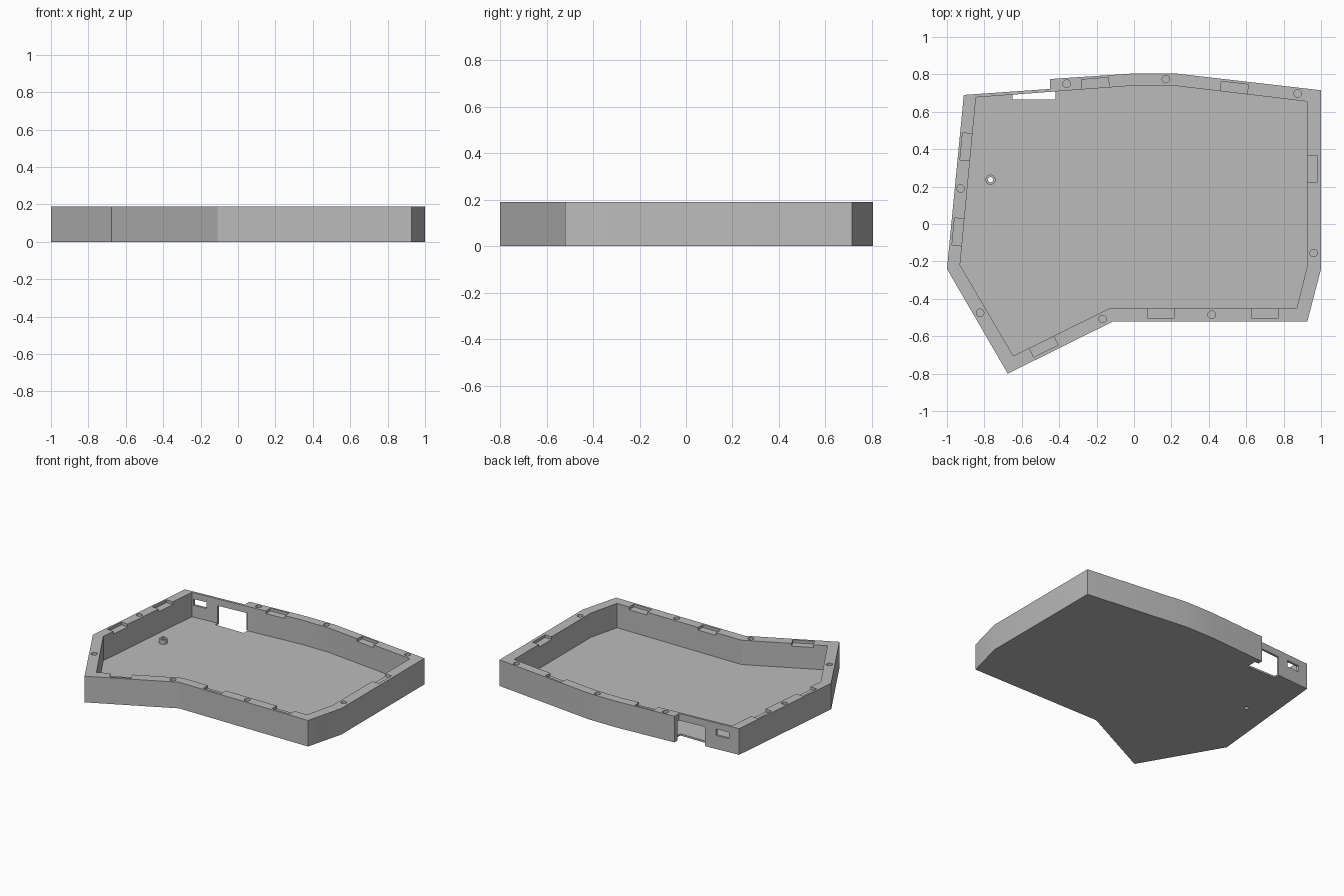
import bpy
import bmesh
from math import radians
from mathutils import Matrix

HEIGHT, FLOOR = 0.19, 0.013

cube = bpy.data.objects.get("Cube")
if cube:
    bpy.data.objects.remove(cube, do_unlink=True)

gray = bpy.data.materials.new("plain gray")
gray.use_nodes = True
gray.diffuse_color = (0.5, 0.5, 0.5, 1)
gray.node_tree.nodes["Principled BSDF"].inputs["Base Color"].default_value = (0.5, 0.5, 0.5, 1)


def finish(name, bm):
    bmesh.ops.recalc_face_normals(bm, faces=bm.faces)
    mesh = bpy.data.meshes.new(name)
    bm.to_mesh(mesh)
    bm.free()
    mesh.materials.append(gray)
    ob = bpy.data.objects.new(name, mesh)
    bpy.context.collection.objects.link(ob)
    return ob


def prism(name, outline, z0, z1):
    bm = bmesh.new()
    face = bm.faces.new([bm.verts.new((x, y, z0)) for x, y in outline])
    new = bmesh.ops.extrude_face_region(bm, geom=[face])["geom"]
    bmesh.ops.translate(bm, vec=(0, 0, z1 - z0),
                        verts=[v for v in new if isinstance(v, bmesh.types.BMVert)])
    return finish(name, bm)


def box(name, center, size, turn=0):
    bm = bmesh.new()
    bmesh.ops.create_cube(bm, size=1, matrix=Matrix.Translation(center)
                          @ Matrix.Rotation(radians(turn), 4, "Z")
                          @ Matrix.Diagonal((*size, 1)))
    return finish(name, bm)


def cylinder(name, x, y, r, z0, z1):
    bm = bmesh.new()
    bmesh.ops.create_cone(bm, cap_ends=True, segments=32, radius1=r, radius2=r,
                          depth=z1 - z0,
                          matrix=Matrix.Translation((x, y, (z0 + z1) / 2)))
    return finish(name, bm)


def combine(target, tool, operation="DIFFERENCE"):
    mod = target.modifiers.new(tool.name, "BOOLEAN")
    mod.operation, mod.solver, mod.object = operation, "EXACT", tool
    bpy.context.view_layer.objects.active = target
    bpy.ops.object.modifier_apply(modifier=mod.name)
    bpy.data.objects.remove(tool, do_unlink=True)


# Tray body with its stepped back edge
outer = [(-0.91, 0.69), (-0.45, 0.722), (-0.45, 0.775), (0, 0.805), (0.22, 0.805),
         (1, 0.715), (1, -0.24), (0.927, -0.52), (-0.11, -0.52), (-0.675, -0.8), (-1, -0.24)]
inner = [(-0.845, 0.677), (0, 0.74), (0.21, 0.74), (0.925, 0.655), (0.925, -0.23),
         (0.87, -0.45), (-0.13, -0.45), (-0.645, -0.705), (-0.93, -0.22)]
case = prism("case_tray", outer, 0, HEIGHT)
combine(case, prism("cavity", inner, FLOOR, HEIGHT + 0.1))

# Shallow clip pockets, open to the inside of the rim
for x, y, turn in [(-0.87, 0.41, 84.6), (-0.913, -0.045, 84.6), (0.925, 0.295, 90),
                   (0.145, -0.45, 0), (0.7, -0.45, 0), (-0.495, -0.632, 26.4),
                   (-0.205, 0.724, 4.3), (0.533, 0.701, -6.8)]:
    combine(case, box("pocket", (x, y, HEIGHT), (0.145, 0.107, 0.04), turn))

# Blind screw holes around the rim
for x, y in [(-0.36, 0.75), (0.17, 0.775), (0.875, 0.698), (0.96, -0.155),
             (0.415, -0.485), (-0.168, -0.508), (-0.823, -0.475), (-0.927, 0.19)]:
    combine(case, cylinder("screw_hole", x, y, 0.02, HEIGHT - 0.12, HEIGHT + 0.05))

# Large connector opening through wall and floor, and a small port
combine(case, box("connector_opening", (-0.535, 0.7025, 0.045), (0.23, 0.075, 0.19)))
combine(case, box("small_port", (-0.782, 0.69, 0.122), (0.1, 0.1, 0.046), 4))

# Hollow standoff on the floor
combine(case, cylinder("standoff", -0.767, 0.237, 0.027, FLOOR / 2, 0.045), "UNION")
combine(case, cylinder("standoff_bore", -0.767, 0.237, 0.014, -0.05, 0.1))

# Flat panels with smooth round holes
bpy.ops.object.select_all(action="DESELECT")
case.select_set(True)
bpy.context.view_layer.objects.active = case
bpy.ops.object.shade_smooth_by_angle(angle=radians(20))
